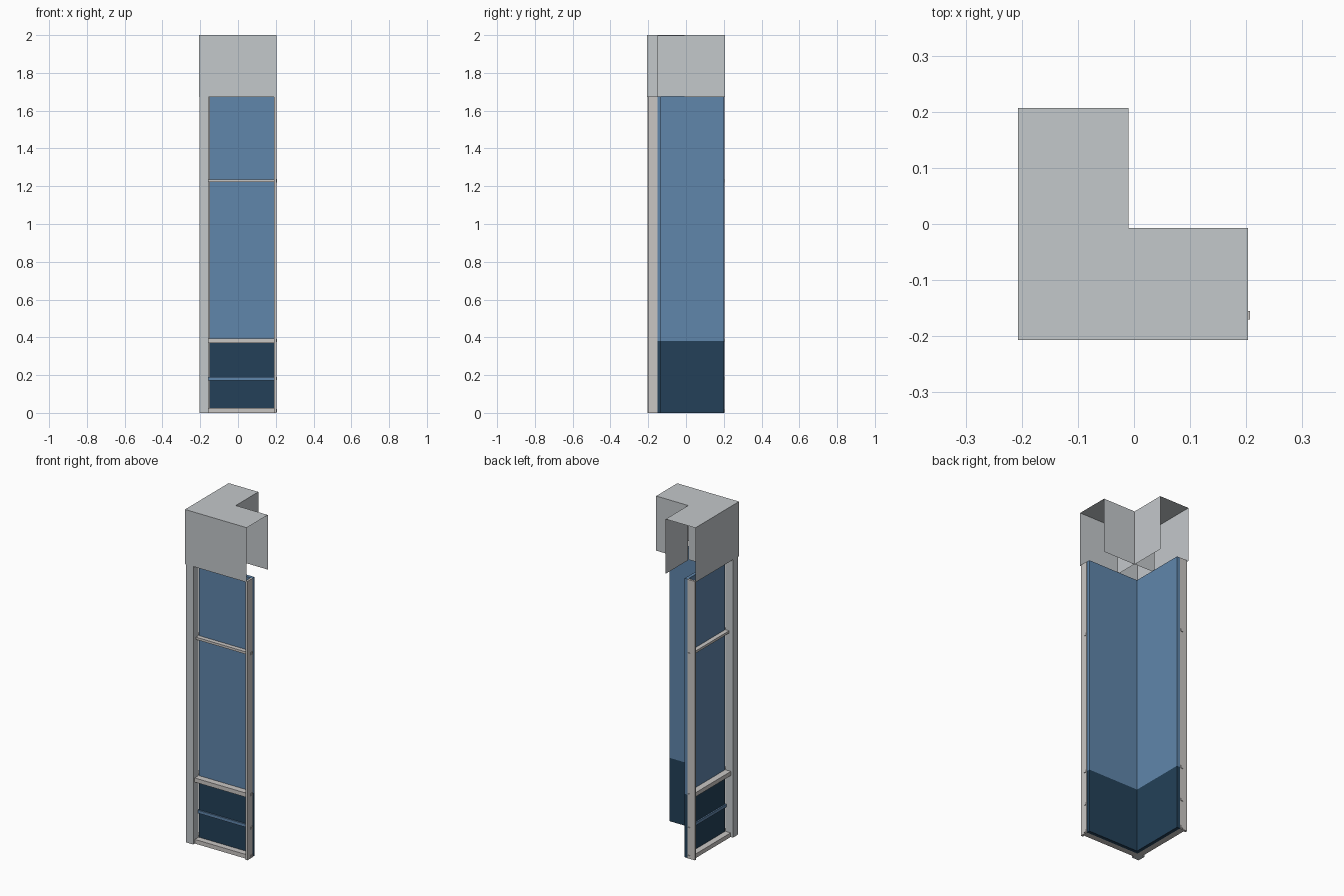
import bpy, bmesh

cube = bpy.data.objects.get("Cube")
if cube:
    bpy.data.objects.remove(cube, do_unlink=True)


def lin(c):
    c /= 255
    return c / 12.92 if c <= 0.04045 else ((c + 0.055) / 1.055) ** 2.4


def material(name, rgb):
    m = bpy.data.materials.new(name)
    col = tuple(lin(c) for c in rgb) + (1.0,)
    m.diffuse_color = col
    m.use_nodes = True
    m.node_tree.nodes["Principled BSDF"].inputs["Base Color"].default_value = col
    return m


GREY = material("cladding grey", (196, 200, 203))
FRAME = material("frame light grey", (201, 198, 196))
GLASS = material("glass blue", (96, 134, 171))
DARK = material("spandrel dark blue", (35, 64, 88))


def finish(name, bm, mat):
    me = bpy.data.meshes.new(name)
    bm.to_mesh(me)
    bm.free()
    me.materials.append(mat)
    ob = bpy.data.objects.new(name, me)
    bpy.context.collection.objects.link(ob)
    return ob


def box(name, x, y, z, mat):
    """Box from its (min, max) bounds on each axis."""
    bm = bmesh.new()
    bmesh.ops.create_cube(bm, size=1)
    for v in bm.verts:
        v.co = [b[0] if c < 0 else b[1] for c, b in zip(v.co, (x, y, z))]
    return finish(name, bm, mat)


def sheet_walls(name, points, z0, z1, mat, skip=(), cap=False):
    """Thin walls along a closed outline, leaving out the skipped sides."""
    bm = bmesh.new()
    low = [bm.verts.new((x, y, z0)) for x, y in points]
    top = [bm.verts.new((x, y, z1)) for x, y in points]
    n = len(points)
    for i in range(n):
        if i not in skip:
            j = (i + 1) % n
            bm.faces.new((low[i], low[j], top[j], top[i]))
    if cap:
        bm.faces.new(top)
    bmesh.ops.delete(bm, geom=[v for v in bm.verts if not v.link_faces], context='VERTS')
    return finish(name, bm, mat)


HEAD = 1.675   # top of the glazing
SILL = 0.38    # split between glass and spandrel
BACK = -0.152  # frame plane against the panes
END = 0.203    # free end of each wing

# Corner post
box("corner_post", (-0.203, -0.155), (-0.203, -0.155), (0, HEAD), GREY)

# Rails: name, bottom, top, outer face, material
RAILS = [
    ("bottom_rail", 0.0, 0.025, -0.188, FRAME),
    ("spandrel_rail", 0.172, 0.19, -0.160, GLASS),
    ("sill_rail", 0.37, 0.395, -0.190, FRAME),
    ("upper_rail", 1.222, 1.236, -0.178, FRAME),
]

# Two identical wings, the second with x and y exchanged
for wing in ("front", "side"):
    def part(name, along, depth, z, mat):
        a, b = (along, depth) if wing == "front" else (depth, along)
        box(f"{wing}_{name}", a, b, z, mat)

    start = -0.152 if wing == "front" else -0.132
    part("glass_pane", (start, END - 0.002), (-0.152, -0.132), (SILL, HEAD), GLASS)
    part("spandrel_panel", (start, END - 0.002), (-0.152, -0.132), (0, SILL), DARK)
    part("jamb", (0.19, END), (-0.201, BACK), (0, HEAD), FRAME)
    for name, z0, z1, face, mat in RAILS:
        part(name, (-0.157, 0.19), (face, BACK), (z0, z1), mat)
        # Small fixing on the outside of the jamb
        zc = (z0 + z1) / 2
        part(name + "_fixing", (END, 0.207), (-0.17, -0.155),
             (max(0, zc - 0.008), zc + 0.008), FRAME)

# L-shaped hood, open below and at both wing ends
O, E, NX, NY = -0.207, 0.207, -0.01, -0.007
hood = [(O, O), (END, O), (END, NY), (NX, NY), (NX, E), (O, E)]
sheet_walls("hood", hood, 1.672, 2.0, GREY, skip=(1, 4), cap=True)

# Square duct inside the hood, at the inner corner
duct = [(-0.15, -0.15), (NX - 0.001, -0.15), (NX - 0.001, NY - 0.001), (-0.15, NY - 0.001)]
sheet_walls("hood_duct", duct, HEAD, 1.998, GREY)
